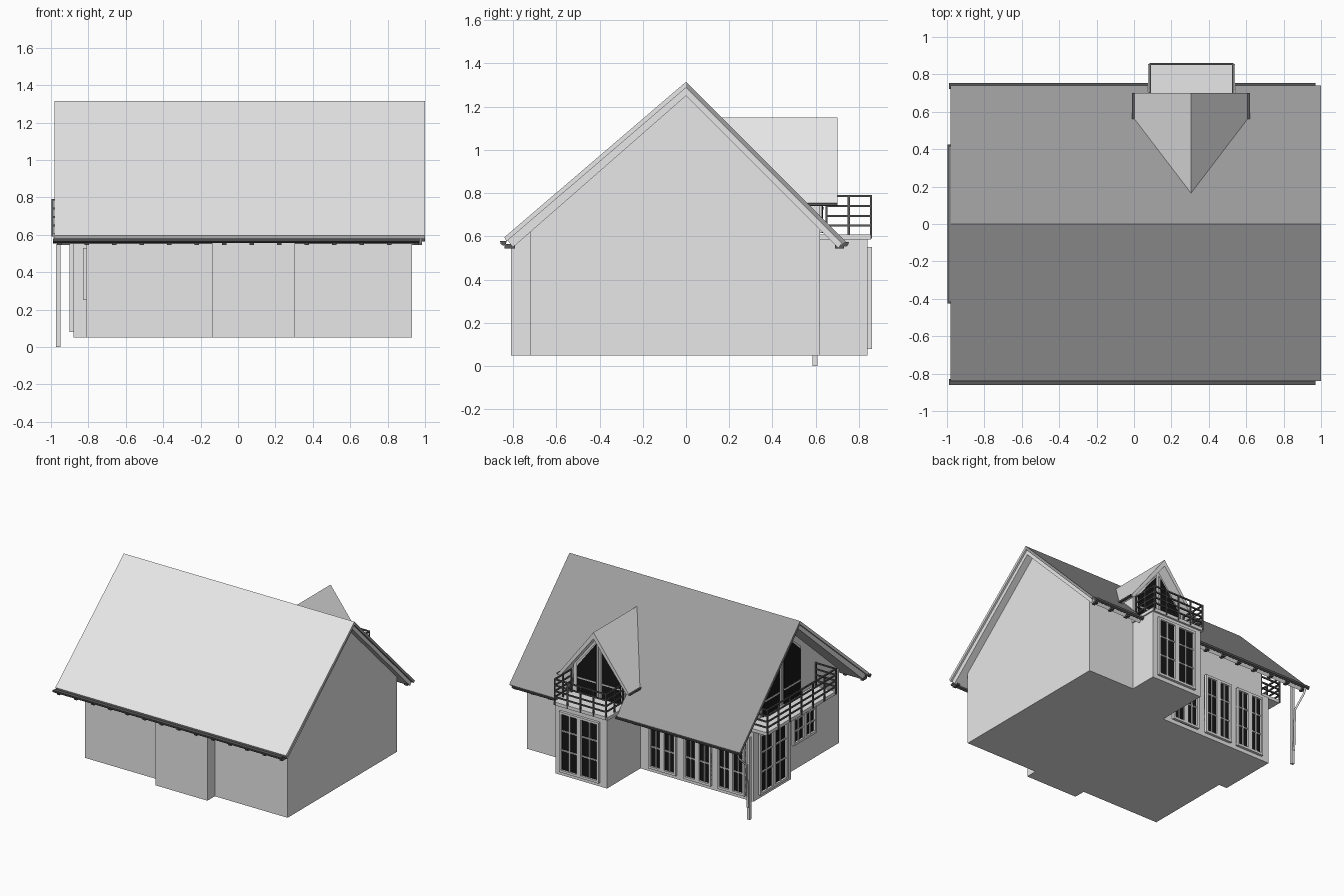
import bpy, bmesh
from mathutils import Vector

if "Cube" in bpy.data.objects:
    bpy.data.objects.remove(bpy.data.objects["Cube"])


def material(name, v):
    m = bpy.data.materials.new(name)
    m.use_nodes = True
    col = (v, v, v, 1)
    m.diffuse_color = col
    m.node_tree.nodes["Principled BSDF"].inputs["Base Color"].default_value = col
    return m


LIGHT = material("light_grey", 0.8)
SLATE = material("slate_grey", 0.34)
DARK = material("dark_metal", 0.1)
GLASS = material("black_glass", 0.008)


def finish(name, bm, mat):
    bmesh.ops.recalc_face_normals(bm, faces=bm.faces)
    me = bpy.data.meshes.new(name)
    bm.to_mesh(me)
    bm.free()
    me.materials.append(mat)
    ob = bpy.data.objects.new(name, me)
    bpy.context.collection.objects.link(ob)
    return ob


def add_box(bm, x, y, z):
    vs = bmesh.ops.create_cube(bm, size=1)["verts"]
    for v in vs:
        v.co = Vector([(r[0] + r[1]) / 2 + c * (r[1] - r[0])
                       for c, r in zip(v.co, (x, y, z))])


def boxes(name, mat, parts):
    bm = bmesh.new()
    for p in parts:
        add_box(bm, *p)
    return finish(name, bm, mat)


def prism(name, mat, profile, axis, a, b, clip=False):
    """Extrude a profile along x (points are y, z) or along y (points are x, z)."""
    bm = bmesh.new()
    place = (lambda p, t: (t, *p)) if axis == "x" else (lambda p, t: (p[0], t, p[1]))
    face = bm.faces.new([bm.verts.new(place(p, a)) for p in profile])
    new = bmesh.ops.extrude_face_region(bm, geom=[face])["geom"]
    shift = Vector(place((0, 0), b - a))
    for v in new:
        if isinstance(v, bmesh.types.BMVert):
            v.co += shift
    if clip:  # trim away what lies under the rear roof slope
        bmesh.ops.bisect_plane(bm, geom=bm.verts[:] + bm.edges[:] + bm.faces[:],
                               plane_co=(0, 0, 1.28), plane_no=(0, -1, -1), clear_outer=True)
    return finish(name, bm, mat)


# Walls
BASE, FLOOR = 0.05, 0.585
prism("main_walls", LIGHT, [(-.72, BASE), (-.72, .65), (0, 1.265), (.43, .835), (.43, BASE)],
      "x", -.81, .93)
prism("rear_room_walls", LIGHT, [(.43, BASE), (.43, .835), (.62, .645), (.62, BASE)],
      "x", .09, .93)
prism("front_bay", LIGHT, [(-.81, BASE), (-.81, .575), (-.7, .66), (-.7, BASE)],
      "x", -.14, .305)
boxes("rear_bay", LIGHT, [((.09, .53), (.43, .84), (BASE, FLOOR))])
boxes("side_bay", LIGHT, [((-.88, -.7), (-.03, .43), (BASE, FLOOR))])

# Main roof: an outer sheet over a lower layer, open above the rear balcony
def rear_slope(top, low, end):
    return [(0, top), (end, top - end), (end - .015, low - end + .015), (0, low)]

prism("front_roof", LIGHT, [(0, 1.315), (-.84, .596), (-.83, .577), (0, 1.288)], "x", -.98, 1)
prism("front_roof_lining", LIGHT, [(0, 1.288), (-.825, .582), (-.8, .55), (0, 1.25)],
      "x", -.965, .985)
for side, a, b, end in (("right", .54, 1, .74), ("middle", .08, .54, .6), ("left", -.98, .08, .74)):
    prism("rear_roof_" + side, SLATE, rear_slope(1.315, 1.288, end), "x", a, b)
    prism("rear_roof_lining_" + side, LIGHT, rear_slope(1.288, 1.25, end - .02), "x",
          max(a, -.965), min(b, .985))

# Dormer
MID = .305
prism("dormer_wall", LIGHT, [(.09, .6), (.53, .6), (.53, .82), (MID, 1.115), (.09, .82)],
      "y", .3, .62)
for s, side in ((-1, "left"), (1, "right")):
    eave = MID + s * .305
    prism("dormer_roof_" + side, LIGHT,
          [(MID, 1.15), (eave, .75), (eave - s * .02, .74), (MID, 1.1)], "y", .1, .7, True)
    boxes("dormer_gutter_" + side, DARK,
          [((eave - .01, eave + .01), (.56, .7), (.742, .754))])

# Gutters and rafter tails
def gutter(name, y, z, a, b):
    prism(name, DARK, [(y - .015, z + .012), (y + .015, z + .012), (y + .012, z - .002),
                       (y, z - .01), (y - .012, z - .002)], "x", a, b)

gutter("front_gutter", -.845, .567, -.99, .97)
gutter("rear_gutter_left", .738, .562, -.99, .08)
gutter("rear_gutter_right", .738, .562, .54, .97)
tails_x = [-.955 + i * .147 for i in range(14)]
boxes("front_rafter_tails", DARK,
      [((x - .012, x + .012), (-.84, -.79), (.545, .565)) for x in tails_x])
boxes("rear_rafter_tails", DARK,
      [((x - .012, x + .012), (.69, .73), (.545, .562)) for x in tails_x
       if not .06 < x < .56])

# Porch post and downpipe
boxes("porch_post", LIGHT, [((-.972, -.95), (.585, .607), (0, .64))])
pipe = bpy.data.curves.new("downpipe", "CURVE")
pipe.dimensions = "3D"
pipe.bevel_depth = .008
pipe.bevel_resolution = 1
path = [(-.961, .738, .56), (-.961, .725, .52), (-.961, .625, .43), (-.961, .615, .1)]
line = pipe.splines.new("POLY")
line.points.add(len(path) - 1)
for p, co in zip(line.points, path):
    p.co = (*co, 1)
pipe.materials.append(LIGHT)
bpy.context.collection.objects.link(bpy.data.objects.new("downpipe", pipe))

# Balconies
R = .005

def railing(name, corners, spacing):
    parts = []
    for (x0, y0), (x1, y1) in zip(corners, corners[1:]):
        xs, ys = sorted((x0, x1)), sorted((y0, y1))
        span = ((xs[0] - R, xs[1] + R), (ys[0] - R, ys[1] + R))
        parts += [(*span, (z - R, z + R)) for z in (.65, .695, .74, .787)]
        n = max(1, round((abs(x1 - x0) + abs(y1 - y0)) / spacing))
        for i in range(n + 1):
            x, y = x0 + (x1 - x0) * i / n, y0 + (y1 - y0) * i / n
            parts.append(((x - R, x + R), (y - R, y + R), (.59, .79)))
    boxes(name, DARK, parts)

boxes("side_balcony_floor", LIGHT, [((-.99, -.8), (-.42, .42), (FLOOR, .61))])
boxes("rear_balcony_floor", LIGHT, [((.075, .54), (.59, .855), (FLOOR, .61))])
railing("side_balcony_railing", [(-.82, -.42), (-.992, -.42), (-.992, .42), (-.82, .42)], .14)
railing("rear_balcony_railing", [(.087, .65), (.087, .855), (.528, .855), (.528, .65)], .11)


# Windows: a glass plate with a proud frame and bars
def window(name, axis, wall, a, b, z0, z1, leaves=2):
    """axis 'y' sits on a wall facing +y, axis 'x' on a wall facing -x."""
    def part(u0, u1, d, w0, w1):
        if axis == "y":
            return ((u0, u1), (wall - .01, wall + d), (w0, w1))
        return ((wall - d, wall + .01), (u0, u1), (w0, w1))
    f, bar = .018, .005
    frame = [part(a, b, .02, z0, z0 + f), part(a, b, .02, z1 - f, z1)]
    step = (b - a) / leaves
    for i in range(leaves + 1):
        u = a + i * step
        frame.append(part(max(a, u - f), min(b, u + f), .02, z0, z1))
    for i in range(leaves):
        u = a + (i + .5) * step
        frame.append(part(u - bar, u + bar, .014, z0, z1))
    for k in (.36, .68):
        z = z0 + (z1 - z0) * k
        frame.append(part(a, b, .014, z - bar, z + bar))
    boxes(name + "_frame", LIGHT, frame)
    boxes(name + "_glass", GLASS, [part(a, b, .005, z0, z1)])

for i, x in enumerate((-.815, -.525, -.225)):
    window(f"porch_window_{i + 1}", "y", .43, x, x + .235, .08, .55)
window("rear_bay_window", "y", .84, .15, .49, .08, .55)
window("side_bay_window", "x", -.88, .03, .37, .08, .55)
window("side_window", "x", -.81, -.42, -.14, .25, .53)


# Sloping gable windows
def gable_window(name, axis, wall, out, centre, s, inner, outer, top_in, top_out):
    def shape(g):
        return [(centre + s * (inner - g), .615), (centre + s * (outer + g), .615),
                (centre + s * (outer + g), top_out + g), (centre + s * (inner - g), top_in + g * 2)]
    prism(name + "_frame", LIGHT, shape(.013), axis, wall - out * .01, wall + out * .008)
    prism(name + "_glass", GLASS, shape(0), axis, wall + out * .006, wall + out * .014)
    bar = [(centre + s * u, z) for u, z in
           ((inner, .725), (outer, .725), (outer, .735), (inner, .735))]
    prism(name + "_bar", LIGHT, bar, axis, wall, wall + out * .018)

for s, side in ((-1, "left"), (1, "right")):
    gable_window("dormer_window_" + side, "y", .62, 1, MID, s, .022, .185, 1.03, .82)
    gable_window("gable_window_" + side, "x", -.81, -1, 0, s, .03, .23, 1.15, .97)
